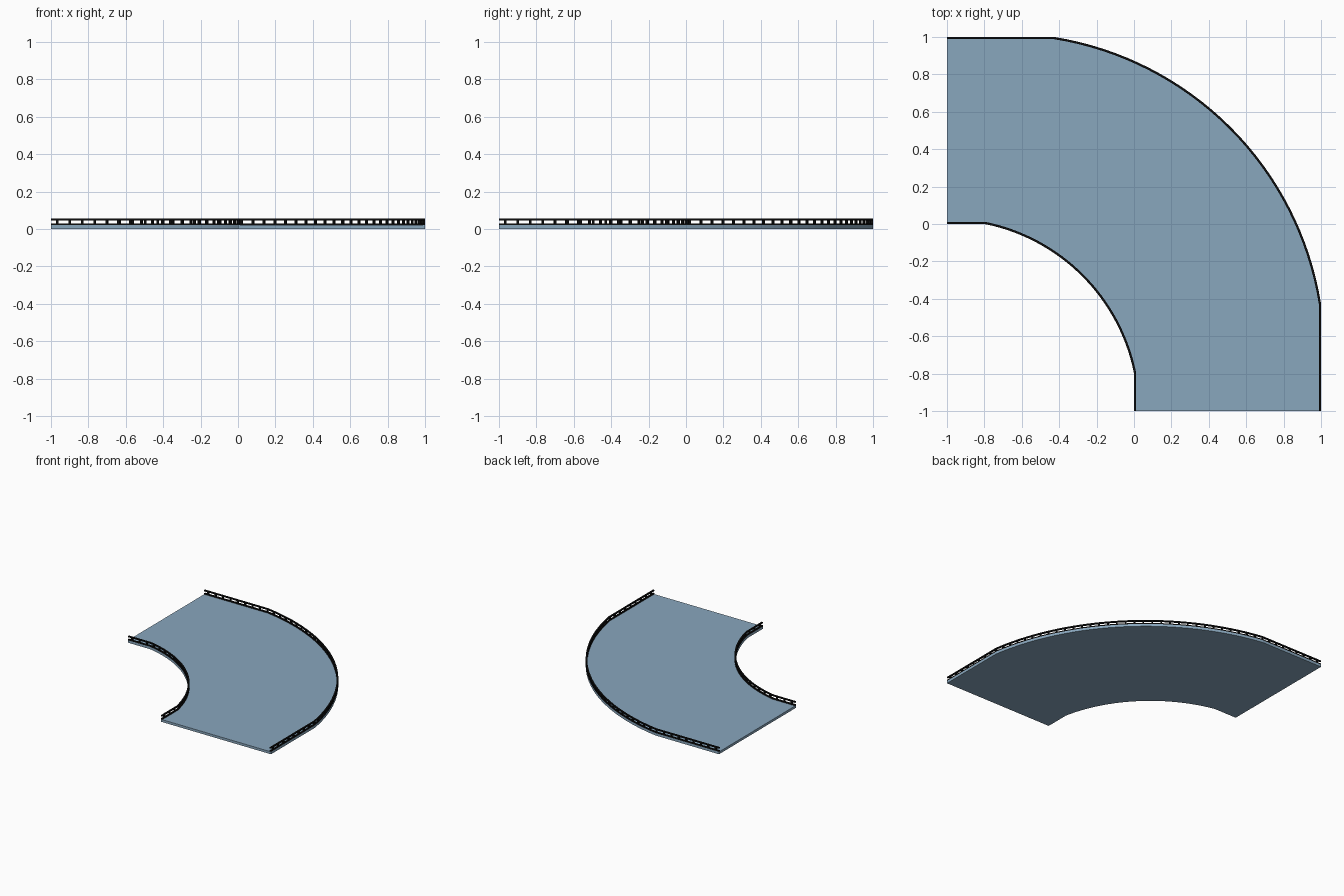
import bpy, bmesh, math
from mathutils import Vector

cube = bpy.data.objects.get("Cube")
if cube:
    bpy.data.objects.remove(cube, do_unlink=True)

RAIL_W = 0.012
SLAB_TOP = 0.02
RAIL_TOP = 0.055
SPACING = 1 / 15


def material(name, rgb):
    m = bpy.data.materials.new(name)
    m.use_nodes = True
    col = (*rgb, 1)
    m.diffuse_color = col
    m.node_tree.nodes["Principled BSDF"].inputs["Base Color"].default_value = col
    return m


BLUE = material("slate blue", (0.25, 0.385, 0.51))
BLACK = material("black", (0.004, 0.004, 0.004))


def path(centre, radius, limit, steps=32):
    """Quarter bend with short straight ends, from the front edge to the left edge."""
    a = math.acos((limit - centre) / radius)
    pts = [Vector((limit, -1))]
    for i in range(steps + 1):
        t = a + (math.pi / 2 - 2 * a) * i / steps
        pts.append(Vector((centre + radius * math.cos(t), centre + radius * math.sin(t))))
    pts.append(Vector((-1, limit)))
    return pts


def finish(name, bm, mat):
    bmesh.ops.recalc_face_normals(bm, faces=bm.faces)
    me = bpy.data.meshes.new(name)
    bm.to_mesh(me)
    bm.free()
    me.materials.append(mat)
    ob = bpy.data.objects.new(name, me)
    bpy.context.collection.objects.link(ob)
    return ob


def band(name, side_a, side_b, z0, z1, mat):
    """Solid strip between two matching paths."""
    bm = bmesh.new()
    rings = []
    for a, b in zip(side_a, side_b):
        rings.append([bm.verts.new((p.x, p.y, z))
                      for p, z in ((a, z0), (b, z0), (b, z1), (a, z1))])
    for r, s in zip(rings, rings[1:]):
        for k in range(4):
            n = (k + 1) % 4
            bm.faces.new((r[k], r[n], s[n], s[k]))
    bm.faces.new(rings[0])
    bm.faces.new(rings[-1])
    return finish(name, bm, mat)


def posts(name, line, z0, z1):
    """Square posts at even steps along a path, turned to follow it."""
    bm = bmesh.new()
    h = RAIL_W / 2
    total = sum((q - p).length for p, q in zip(line, line[1:]))
    count = round(total / SPACING)
    step = total / count
    travelled, due = 0, step / 2
    for p, q in zip(line, line[1:]):
        length = (q - p).length
        d = (q - p).normalized()
        n = Vector((-d.y, d.x))
        while due <= travelled + length:
            c = p + d * (due - travelled)
            foot = [c + d * h + n * h, c - d * h + n * h, c - d * h - n * h, c + d * h - n * h]
            lo = [bm.verts.new((v.x, v.y, z0)) for v in foot]
            hi = [bm.verts.new((v.x, v.y, z1)) for v in foot]
            bm.faces.new(lo)
            bm.faces.new(hi)
            for k in range(4):
                m = (k + 1) % 4
                bm.faces.new((lo[k], lo[m], hi[m], hi[k]))
            due += step
        travelled += length
    return finish(name, bm, BLACK)


# Edges of the bend: centre, radius, straight limit, inward direction for the rail
OUTER = (-0.70, 1.722, 1.0, -1)
INNER = (-1.00, 1.02, 0.0, 1)

# Curved deck
band("deck", path(*OUTER[:3]), path(*INNER[:3]), 0, SLAB_TOP, BLUE)

# Railings on both edges
for side, (c, r, lim, s) in (("outer", OUTER), ("inner", INNER)):
    edge = path(c, r, lim)
    inside = path(c, r + s * RAIL_W, lim + s * RAIL_W)
    middle = path(c, r + s * RAIL_W / 2, lim + s * RAIL_W / 2)
    band(side + "_bottom_rail", edge, inside, SLAB_TOP, 0.029, BLACK)
    band(side + "_top_rail", edge, inside, 0.045, RAIL_TOP, BLACK)
    posts(side + "_posts", middle, 0.029, 0.045)
